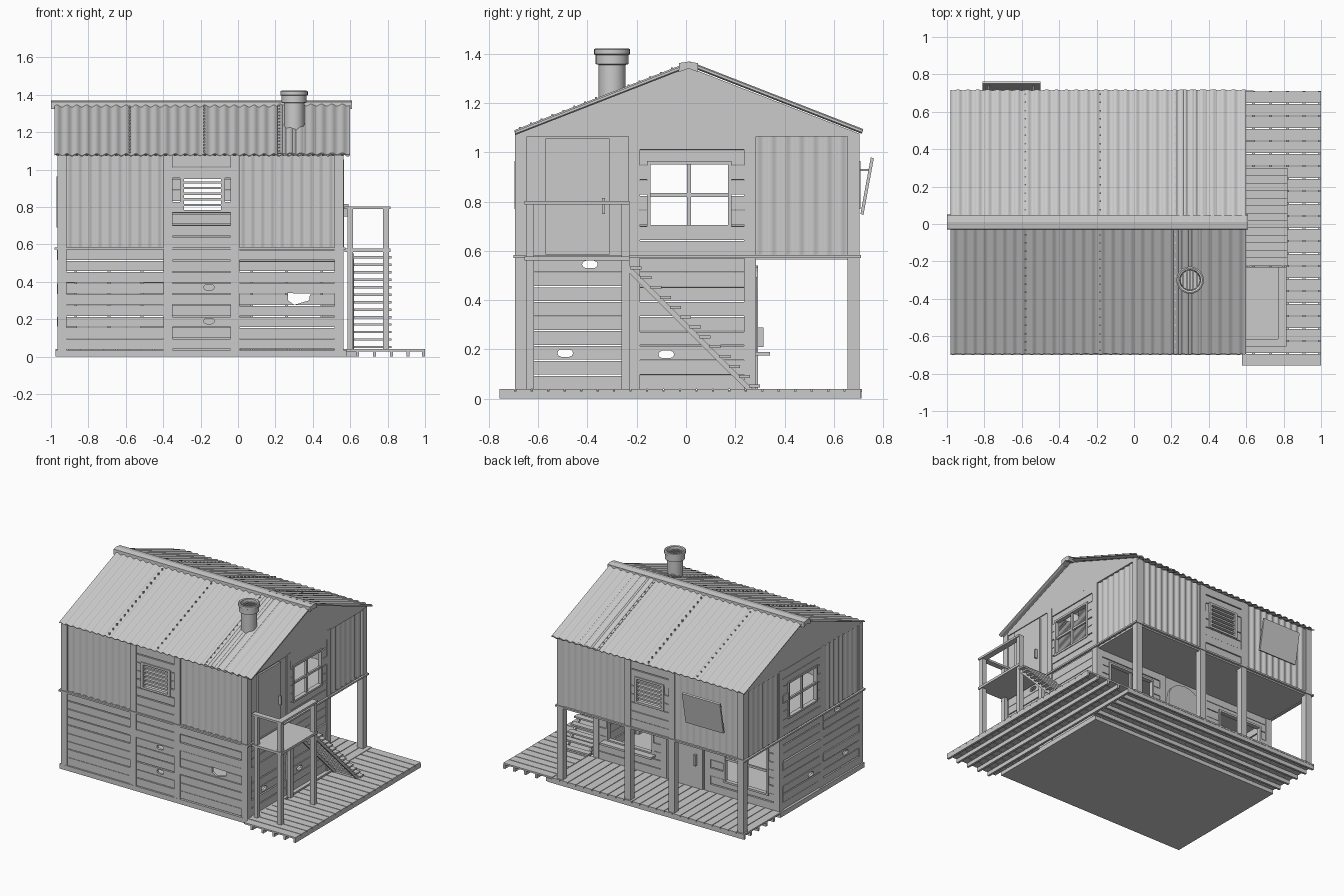
import bpy, bmesh, math, random
from mathutils import Vector, Matrix

if "Cube" in bpy.data.objects:
    bpy.data.objects.remove(bpy.data.objects["Cube"])
random.seed(4)

def finish(name, bm, smooth=False):
    bmesh.ops.recalc_face_normals(bm, faces=bm.faces)
    me = bpy.data.meshes.new(name)
    bm.to_mesh(me); bm.free()
    ob = bpy.data.objects.new(name, me)
    bpy.context.collection.objects.link(ob)
    if smooth:
        bpy.ops.object.select_all(action='DESELECT')
        ob.select_set(True); bpy.context.view_layer.objects.active = ob
        bpy.ops.object.shade_smooth_by_angle(angle=math.radians(35))
    return ob

def boxes(name, items):
    """Each item: x0, x1, y0, y1, z0, z1"""
    bm = bmesh.new()
    for a, b, c, d, e, f in items:
        m = Matrix.Translation(((a+b)/2, (c+d)/2, (e+f)/2)) @ Matrix.Diagonal((b-a, d-c, f-e, 1))
        bmesh.ops.create_cube(bm, size=1, matrix=m)
    return finish(name, bm)

def prism(name, pts, ax, a0, a1):
    """Extrude a (u, z) outline; ax is the direction u runs along"""
    bm = bmesh.new()
    vs = [bm.verts.new((u, a0, z) if ax == 'x' else (a0, u, z)) for u, z in pts]
    f = bm.faces.new(vs)
    g = bmesh.ops.extrude_face_region(bm, geom=[f])['geom']
    d = Vector((0, a1-a0, 0)) if ax == 'x' else Vector((a1-a0, 0, 0))
    bmesh.ops.translate(bm, verts=[v for v in g if isinstance(v, bmesh.types.BMVert)], vec=d)
    return finish(name, bm)

def wbox(ax, u0, u1, d0, d1, z0, z1):
    return (u0, u1, d0, d1, z0, z1) if ax == 'x' else (d0, d1, u0, u1, z0, z1)

def corrugated(name, p0, u, v, amp=.006, period=.053, thick=.005):
    p0, u, v = Vector(p0), Vector(u), Vector(v)
    n = u.cross(v).normalized()
    steps = round(u.length/period)*6
    bm = bmesh.new()
    rows = []
    for i in range(steps+1):
        p = p0 + u*i/steps + n*amp*math.sin(i*math.tau/6)
        ring = [bm.verts.new(q) for q in (p, p+v, p+v-n*thick, p-n*thick)]
        rows.append(ring)
    for a, b in zip(rows, rows[1:]):
        for k in range(4):
            bm.faces.new((a[k], a[(k+1) % 4], b[(k+1) % 4], b[k]))
    bm.faces.new(rows[0]); bm.faces.new(rows[-1])
    return finish(name, bm, True)

def planks(name, ax, u0, u1, d, z0, z1, n, hole=None):
    """Rows of boards with thin gaps and an optional rectangular opening"""
    h, out = (z1-z0)/n, []
    for i in range(n):
        a = z0+i*h+random.uniform(.001, .005)
        b = z0+(i+1)*h-random.uniform(.0, .003)
        j = d+random.uniform(-.003, .003)
        d0, d1 = j-.009, j+.009
        if hole and b > hole[2] and a < hole[3]:
            out += [wbox(ax, u0, hole[0], d0, d1, a, b), wbox(ax, hole[1], u1, d0, d1, a, b)]
            if a < hole[2]: out.append(wbox(ax, hole[0], hole[1], d0, d1, a, hole[2]))
            if b > hole[3]: out.append(wbox(ax, hole[0], hole[1], d0, d1, hole[3], b))
        else:
            out.append(wbox(ax, u0, u1, d0, d1, a, b))
    return boxes(name, out)

def cut(ob, ax, d, outline):
    c = prism('cutter', outline, ax, d-.04, d+.04)
    m = ob.modifiers.new('hole', 'BOOLEAN')
    m.operation, m.object, m.solver = 'DIFFERENCE', c, 'EXACT'
    bpy.context.view_layer.objects.active = ob
    bpy.ops.object.modifier_apply(modifier=m.name)
    bpy.data.objects.remove(c)

def knot(u, z, r=.025):
    return [(u+r*.5*s+.016*math.cos(t), z+.015*math.sin(t)) for s, ts in ((1, range(-90, 91, 45)), (-1, range(90, 271, 45)))
            for t in map(math.radians, ts)]

def window(name, ax, u0, u1, z0, z1, d, cross=True, w=.014):
    a, b = d-.016, d+.016
    um, zm = (u0+u1)/2, (z0+z1)/2
    it = [wbox(ax, u0-w, u0, a, b, z0-w, z1+w), wbox(ax, u1, u1+w, a, b, z0-w, z1+w),
          wbox(ax, u0, u1, a, b, z0-w, z0), wbox(ax, u0, u1, a, b, z1, z1+w),
          wbox(ax, um-.008, um+.008, d-.008, d+.008, z0, z1)]
    if cross:
        it.append(wbox(ax, u0, u1, d-.007, d+.007, zm-.008, zm+.008))
    boxes(name, it)

F, B, R, L, W = -.677, .69, .55, -.955, .272      # wall planes: front, back, right, left, porch
XB = [(-.915, -.4), (-.35, -.04), (.01, .515)]
YB = [(-.645, -.235), (-.19, .24), (.28, .66)]
XP, YP = [-.94, -.375, -.015, .54], [-.67, -.21, .26, .68]

# Base, upper floor and posts
boxes('ground_floor', [(-.975, .58, -.695, .29, 0, .036)])
boxes('upper_floor', [(-.95, .55, -.68, .69, .565, .585)])
p = .024
posts = [(x-p, x+p, y-p, y+p, .03, 1.075) for x in XP for y in (YP[0], YP[3])]
posts += [(x-p, x+p, y-p, y+p, .03, 1.075) for x in (XP[0], XP[3]) for y in YP[1:3]]
posts += [(x-p, x+p, YP[2]-p, YP[2]+p, .03, .57) for x in XP[1:3]]
boxes('posts', posts)
boxes('storey_rails', [(-.975, .575, -.7, -.685, .572, .584), (-.975, .575, .695, .71, .572, .584),
                       (-.98, -.965, -.7, .71, .572, .584), (.56, .575, -.7, .71, .572, .584)])

# Lower plank walls with knot holes and a broken board
for i, (a, b) in enumerate(XB):
    f = planks(f'front_lower_planks_{i}', 'x', a-.008, b+.008, F, .036, .572, 9)
    if i == 1:
        for z in (.37, .19): cut(f, 'x', F, knot(-.155, z))
    if i == 2:
        cut(f, 'x', F, [(.265, .34), (.385, .335), (.38, .3), (.3, .277), (.268, .3)])
for side, d in (('right', R), ('left', L)):
    for i, (a, b) in enumerate(YB[:2]):
        w = planks(f'{side}_lower_planks_{i}', 'y', a-.008, b+.008, d, .036, .572, 9)
        for u, z in (((-.39, .545), (-.49, .185)), ((-.08, .18), (-.03, .19)))[i][:2 if i == 0 else 1]:
            cut(w, 'y', d, knot(u, z, .032))

# Porch wall: window, arched door, hatch
planks('porch_planks_left', 'x', -.92, -.395, W, .036, .572, 9, (-.86, -.52, .15, .47))
window('porch_window', 'x', -.86, -.52, .15, .47, W)
planks('porch_planks_right', 'x', 0, .52, W, .036, .572, 9, (.08, .44, .2, .48))
window('porch_hatch', 'x', .08, .44, .2, .48, W, False)
boxes('hatch_counter', [(.05, .47, .26, .34, .175, .19)])
boxes('porch_door_surround', [(-.355, -.035, .255, .275, .036, .57)])
arch = [(-.06, .036)] + [(-.2+.14*math.cos(math.pi*k/10), .42+.12*math.sin(math.pi*k/10)) for k in range(11)] + [(-.34, .036)]
prism('porch_door', arch, 'x', .275, .292)
boxes('porch_door_handle', [(-.295, -.28, .29, .315, .21, .29)])

# Upper front and back: corrugated panels either side of a louvred plank bay
for side, d in (('front', F), ('back', B)):
    for i in (0, 2):
        a, b = XB[i]
        corrugated(f'{side}_panel_{i}', (a-.008, d, .578), (b-a+.016, 0, 0), (0, 0, .497), .005)
    planks(f'{side}_upper_planks', 'x', -.358, -.032, d, .58, 1.075, 8, (-.29, -.09, .785, .95))
    s = -1 if side == 'front' else 1
    o = sorted((d, d+s*.018))
    lou = [(-.31, -.29, *o, .77, .965), (-.09, -.07, *o, .77, .965), (-.31, -.07, *o, .77, .785), (-.31, -.07, *o, .95, .965)]
    lou += [(-.3, -.08, d-.012, d+.012, .805+k*.03, .817+k*.03) for k in range(5)]
    boxes(f'{side}_louvre', lou)

# Upper sides: windows, panels, gables
for side, d in (('right', R), ('left', L)):
    planks(f'{side}_upper_planks', 'y', -.198, .248, d, .58, 1.07, 8, (-.145, .17, .705, .95))
    window(f'{side}_window', 'y', -.145, .17, .705, .95, d)
    for a, b in (YB[2:] if side == 'right' else (YB[0], YB[2])):
        corrugated(f'{side}_panel', (d, a-.008, .578), (0, b-a+.016, 0), (0, 0, .497), .005)
    prism(f'{side}_gable', [(-.685, 1.065), (.705, 1.065), (.705, 1.075), (.01, 1.345), (-.685, 1.075)], 'y', d-.008, d+.012)

# Upper door onto the landing
boxes('landing_door_surround', [(.54, .555, -.65, -.23, .58, 1.07)])
boxes('landing_door', [(.555, .568, -.57, -.31, .585, 1.055)])
boxes('landing_door_handle', [(.568, .59, -.34, -.328, .75, .815)])

# Roof sheets, ridge cap and nails
for nm, y, s in (('front', -.695, 1), ('back', .715, -1)):
    v = (0, s*.705, .275)
    corrugated(f'roof_{nm}', (-.98, y, 1.08), (1.58, 0, 0), v)
    corrugated(f'roof_{nm}_overlap', (.21, y, 1.085), (.39, 0, 0), v)
    boxes(f'roof_nails_{nm}', [(x-.004, x+.004, y+s*.705*t-.004, y+s*.705*t+.004, 1.08+.275*t, 1.095+.275*t)
                               for x in (-.58, -.18, .22) for t in [k/16+.03 for k in range(15)]])
prism('ridge_cap', [(-.03, 1.325), (-.028, 1.362), (.01, 1.368), (.048, 1.362), (.05, 1.325), (.01, 1.34)], 'y', -1, .61)

# Chimney pipe with grille
prof = [(.055, 1.15), (.055, 1.355), (.067, 1.358), (.067, 1.395), (.073, 1.398), (.073, 1.418),
        (.066, 1.422), (.056, 1.418), (.052, 1.35), (0, 1.35)]
bm = bmesh.new()
vs = [bm.verts.new((.3+r, -.3, z)) for r, z in prof]
es = [bm.edges.new(e) for e in zip(vs, vs[1:])]
bmesh.ops.spin(bm, geom=vs+es, cent=(.3, -.3, 0), axis=(0, 0, 1), angle=math.tau, steps=24)
bmesh.ops.remove_doubles(bm, verts=bm.verts, dist=.0005)
finish('chimney', bm, True)
boxes('chimney_grille', [(.3+k*.018-.004, .3+k*.018+.004, -.3-w, -.3+w, 1.39, 1.4)
                         for k in range(-2, 3) for w in [math.sqrt(.055**2-(k*.018)**2)]])

# Propped shutter on the back
prism('shutter', [(.708, .75), (.72, .745), (.762, .975), (.75, .98)], 'y', -.81, -.5)
boxes('shutter_stays', [(x, x+.008, .69, .75, .925, .933) for x in (-.78, -.54)])

# Decks: boards on joists
n = 22
dy = 1.47/n
boxes('side_deck_boards', [(.578 if i < 7 else .6, 1, -.757+i*dy, -.757+(i+1)*dy-.005, .028, .04) for i in range(n)])
boxes('side_deck_joists', [(x-.008, x+.008, -.757, .71, 0, .029) for x in (.64, .73, .82, .91, .992)])
n = 24
dx = 1.575/n
boxes('porch_boards', [(-.975+i*dx, -.975+(i+1)*dx-.005, .285, .715, .028, .04) for i in range(n)])
boxes('porch_joists', [(-.975, .64, y-.008, y+.008, 0, .029) for y in (.36, .45, .54, .63, .705)])

# Landing, railing and stairs
boxes('landing', [(.57, .815, -.655, -.23, .56, .578)])
boxes('landing_posts', [(.585, .615, -.65, -.62, .04, .79), (.775, .808, -.65, -.617, .04, .79),
                        (.775, .808, -.262, -.23, .04, .79), (.585, .615, -.262, -.23, .04, .56)])
boxes('landing_handrails', [(.57, .815, -.655, -.615, .788, .803), (.77, .815, -.655, -.23, .788, .803)])
boxes('stair_treads', [(.59, .82, -.225+k*.04, -.18+k*.04, .525-k*.04, .537-k*.04) for k in range(13)])
for i, x in enumerate((.605, .79)):
    prism(f'stair_stringer_{i}', [(-.24, .55), (-.24, .52), (.245, .036), (.275, .036)], 'y', x, x+.014)
